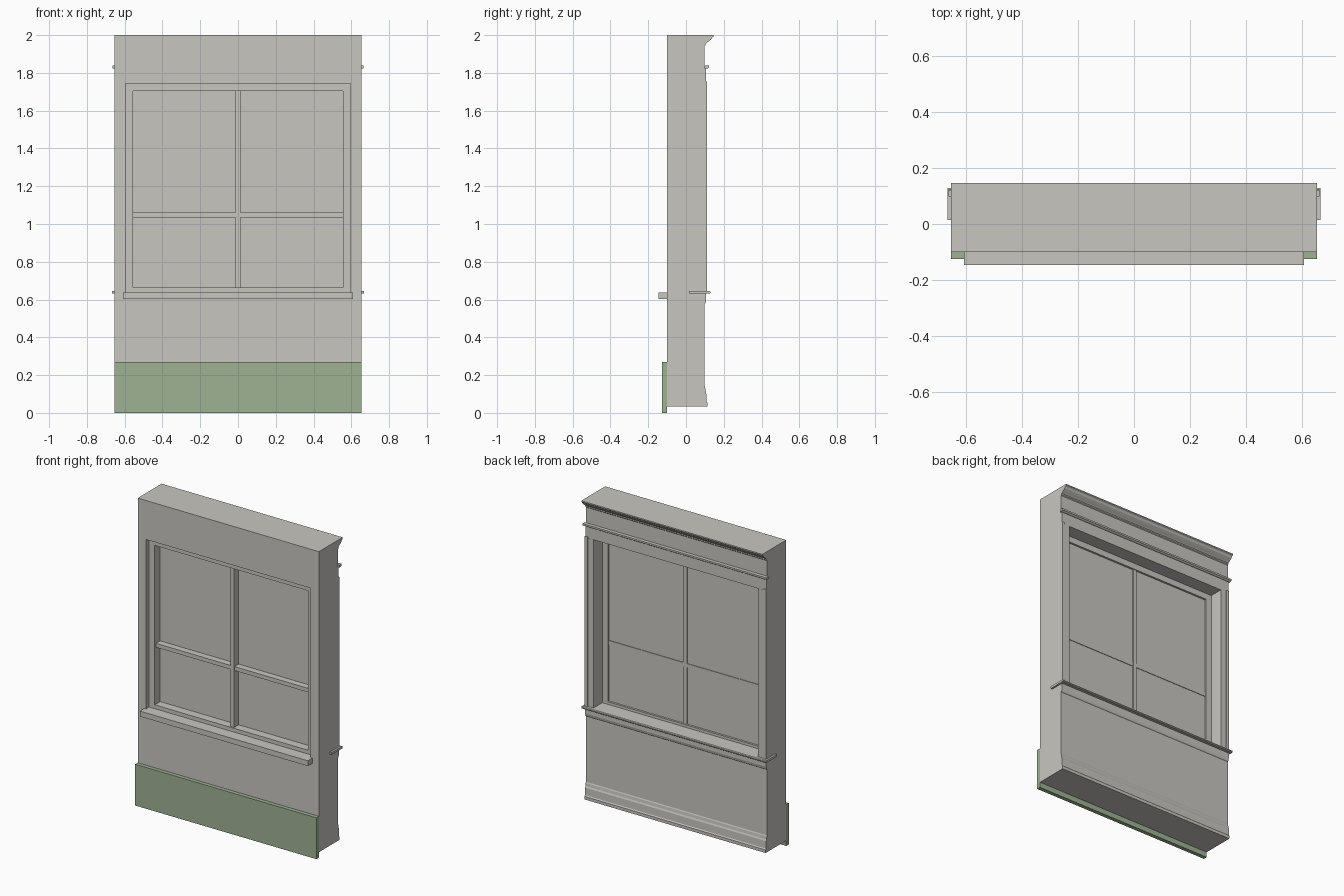
import bpy
import bmesh

cube = bpy.data.objects.get("Cube")
if cube:
    bpy.data.objects.remove(cube, do_unlink=True)


def make_material(name, color):
    mat = bpy.data.materials.new(name)
    mat.use_nodes = True
    mat.diffuse_color = color
    mat.node_tree.nodes["Principled BSDF"].inputs["Base Color"].default_value = color
    return mat


GREY = make_material("warm grey", (0.578, 0.565, 0.527, 1))
GREEN = make_material("sage green", (0.347, 0.445, 0.296, 1))

HALF = 0.655          # half width of the wall
BACK = 0.098          # room side of the wall
OPEN = 0.595          # half width of the opening
SILL, HEAD = 0.638, 1.745
FRAME_IN = 0.555      # half width inside the sash frame
FRAME_LOW, FRAME_TOP = 0.663, 1.705


def finish(name, bm, mat):
    bmesh.ops.recalc_face_normals(bm, faces=bm.faces)
    mesh = bpy.data.meshes.new(name)
    bm.to_mesh(mesh)
    bm.free()
    mesh.materials.append(mat)
    obj = bpy.data.objects.new(name, mesh)
    bpy.context.collection.objects.link(obj)
    return obj


def extrude_x(name, profile, x0, x1, mat=GREY):
    """Sweep a (y, z) profile along x."""
    bm = bmesh.new()
    face = bm.faces.new([bm.verts.new((x0, y, z)) for y, z in profile])
    out = bmesh.ops.extrude_face_region(bm, geom=[face])
    moved = [v for v in out["geom"] if isinstance(v, bmesh.types.BMVert)]
    bmesh.ops.translate(bm, verts=moved, vec=(x1 - x0, 0, 0))
    return finish(name, bm, mat)


def box(name, x0, x1, y0, y1, z0, z1, mat=GREY):
    return extrude_x(name, [(y0, z0), (y1, z0), (y1, z1), (y0, z1)], x0, x1, mat)


def ring(name, outer, inner, y0, y1):
    """Rectangular frame; outer and inner are (half width, bottom, top)."""
    bm = bmesh.new()
    loops = []
    for (w, low, top), y in ((outer, y0), (inner, y0), (inner, y1), (outer, y1)):
        corners = ((-w, low), (w, low), (w, top), (-w, top))
        loops.append([bm.verts.new((x, y, z)) for x, z in corners])
    for a, b in zip(loops, loops[1:] + loops[:1]):
        for i in range(4):
            j = (i + 1) % 4
            bm.faces.new((a[i], a[j], b[j], b[i]))
    return finish(name, bm, GREY)


# Wall with its opening, and the outer baseboard
ring("wall", (HALF, 0.035, 2.0), (OPEN, SILL, HEAD), -0.10, BACK)
box("outer_baseboard", -HALF, HALF, -0.126, -0.10, 0, 0.27, GREEN)
box("outer_sill", -0.608, 0.608, -0.146, -0.10, 0.603, SILL)

# Sash frame, panes and glazing bars
ring("window_frame", (OPEN, SILL, HEAD), (FRAME_IN, FRAME_LOW, FRAME_TOP), -0.068, 0.015)
box("window_pane", -FRAME_IN, FRAME_IN, -0.012, 0.002, FRAME_LOW, FRAME_TOP)
box("upright_bar", -0.013, 0.013, -0.060, 0.010, FRAME_LOW, FRAME_TOP)
for side, label in ((-1, "right"), (1, "left")):
    x0, x1 = sorted((side * 0.013, side * FRAME_IN))
    box(label + "_cross_bar", x0, x1, -0.055, 0.006, 1.034, 1.06)

# Room-side stool with rounded nose, and the apron below
extrude_x("inner_stool",
          [(0.015, 0.631), (0.124, 0.631), (0.129, 0.635), (0.129, 0.642),
           (0.124, 0.646), (0.015, 0.646)], -0.667, 0.667)
extrude_x("inner_apron",
          [(BACK, 0.575), (0.103, 0.58), (0.107, 0.595), (0.107, 0.631), (BACK, 0.631)],
          -HALF, HALF)

# Side casings with a raised outer band
for side, label in ((-1, "right"), (1, "left")):
    for part, a, b, y in (("casing", OPEN, 0.635, 0.106), ("casing_band", 0.635, HALF, 0.111)):
        x0, x1 = sorted((side * a, side * b))
        box(f"{label}_{part}", x0, x1, BACK, y, 0.646, 1.755 if b == HALF else HEAD)

# Head casing and its cap
box("head_casing", -HALF, HALF, BACK, 0.105, HEAD, 1.822)
extrude_x("head_cap",
          [(BACK, 1.822), (0.112, 1.822), (0.121, 1.828), (0.121, 1.839), (BACK, 1.839)],
          -0.664, 0.664)

# Crown and base mouldings
extrude_x("crown_moulding",
          [(BACK, 1.94), (0.103, 1.945), (0.103, 1.953), (0.110, 1.959), (0.121, 1.967),
           (0.132, 1.976), (0.138, 1.986), (0.146, 1.992), (0.146, 2.0), (BACK, 2.0)],
          -HALF, HALF)
extrude_x("base_moulding",
          [(BACK, 0.145), (0.101, 0.138), (0.103, 0.12), (0.107, 0.11), (0.108, 0.062),
           (0.113, 0.055), (0.113, 0.035), (BACK, 0.035)],
          -HALF, HALF)
